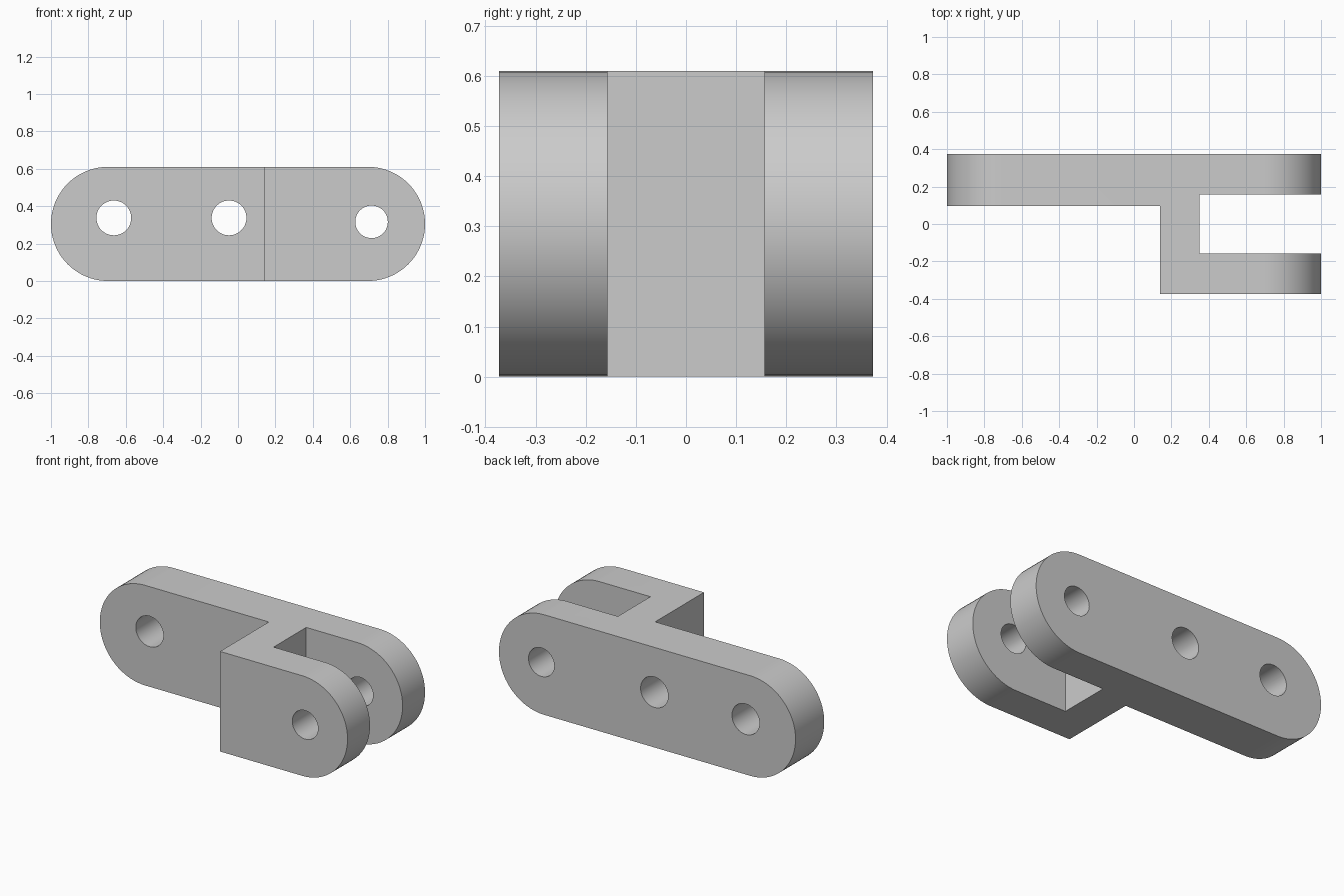
import bpy
import bmesh
import math
from mathutils import Vector

if "Cube" in bpy.data.objects:
    bpy.data.objects.remove(bpy.data.objects["Cube"], do_unlink=True)

HEIGHT = 0.61
HALF_DEPTH = 0.373
RADIUS = HEIGHT / 2

grey = bpy.data.materials.new("light_grey")
grey.use_nodes = True
colour = (0.6, 0.6, 0.6, 1)
grey.diffuse_color = colour
grey.node_tree.nodes["Principled BSDF"].inputs["Base Color"].default_value = colour


def prism(name, outline, direction):
    """Extrude a closed outline along a direction into a solid."""
    bm = bmesh.new()
    face = bm.faces.new([bm.verts.new(p) for p in outline])
    grown = bmesh.ops.extrude_face_region(bm, geom=[face])["geom"]
    verts = [g for g in grown if isinstance(g, bmesh.types.BMVert)]
    bmesh.ops.translate(bm, verts=verts, vec=Vector(direction))
    bmesh.ops.recalc_face_normals(bm, faces=bm.faces)
    mesh = bpy.data.meshes.new(name)
    bm.to_mesh(mesh)
    bm.free()
    mesh.materials.append(grey)
    obj = bpy.data.objects.new(name, mesh)
    bpy.context.collection.objects.link(obj)
    return obj


def arc(cx, cz, r, start, sweep, steps, y):
    """Points along an arc in the front plane."""
    angles = [start + sweep * i / steps for i in range(steps + 1)]
    return [(cx + r * math.cos(a), y, cz + r * math.sin(a)) for a in angles]


def cut(body, cutter, operation):
    """Apply a boolean, then discard the cutter."""
    mod = body.modifiers.new(cutter.name, "BOOLEAN")
    mod.operation = operation
    mod.solver = "EXACT"
    mod.object = cutter
    bpy.ops.object.modifier_apply(modifier=mod.name)
    bpy.data.objects.remove(cutter, do_unlink=True)


# Long arm with an offset fork, drawn in plan and made slightly over-tall
plan = [(-1.1, 0.097), (0.14, 0.097), (0.14, -HALF_DEPTH), (1.1, -HALF_DEPTH),
        (1.1, -0.157), (0.35, -0.157), (0.35, 0.157), (1.1, 0.157),
        (1.1, HALF_DEPTH), (-1.1, HALF_DEPTH)]
clevis = prism("clevis_link", [(x, y, -0.1) for x, y in plan], (0, 0, HEIGHT + 0.2))
bpy.context.view_layer.objects.active = clevis
clevis.select_set(True)

# Rounded ends
centre = 1 - RADIUS
ends = (arc(centre, RADIUS, RADIUS, -math.pi / 2, math.pi, 40, -0.5)
        + arc(-centre, RADIUS, RADIUS, math.pi / 2, math.pi, 40, -0.5))
cut(clevis, prism("rounded_ends", ends, (0, 1, 0)), "INTERSECT")

# Pin holes: two through the arm, one through both fork lugs
for x, z, r in ((-0.664, 0.337, 0.093), (-0.048, 0.337, 0.093), (0.714, 0.316, 0.087)):
    ring = arc(x, z, r, 0, math.tau, 48, -0.5)[:-1]
    cut(clevis, prism("pin_hole", ring, (0, 1, 0)), "DIFFERENCE")

bpy.ops.object.shade_smooth_by_angle(angle=math.radians(30))
